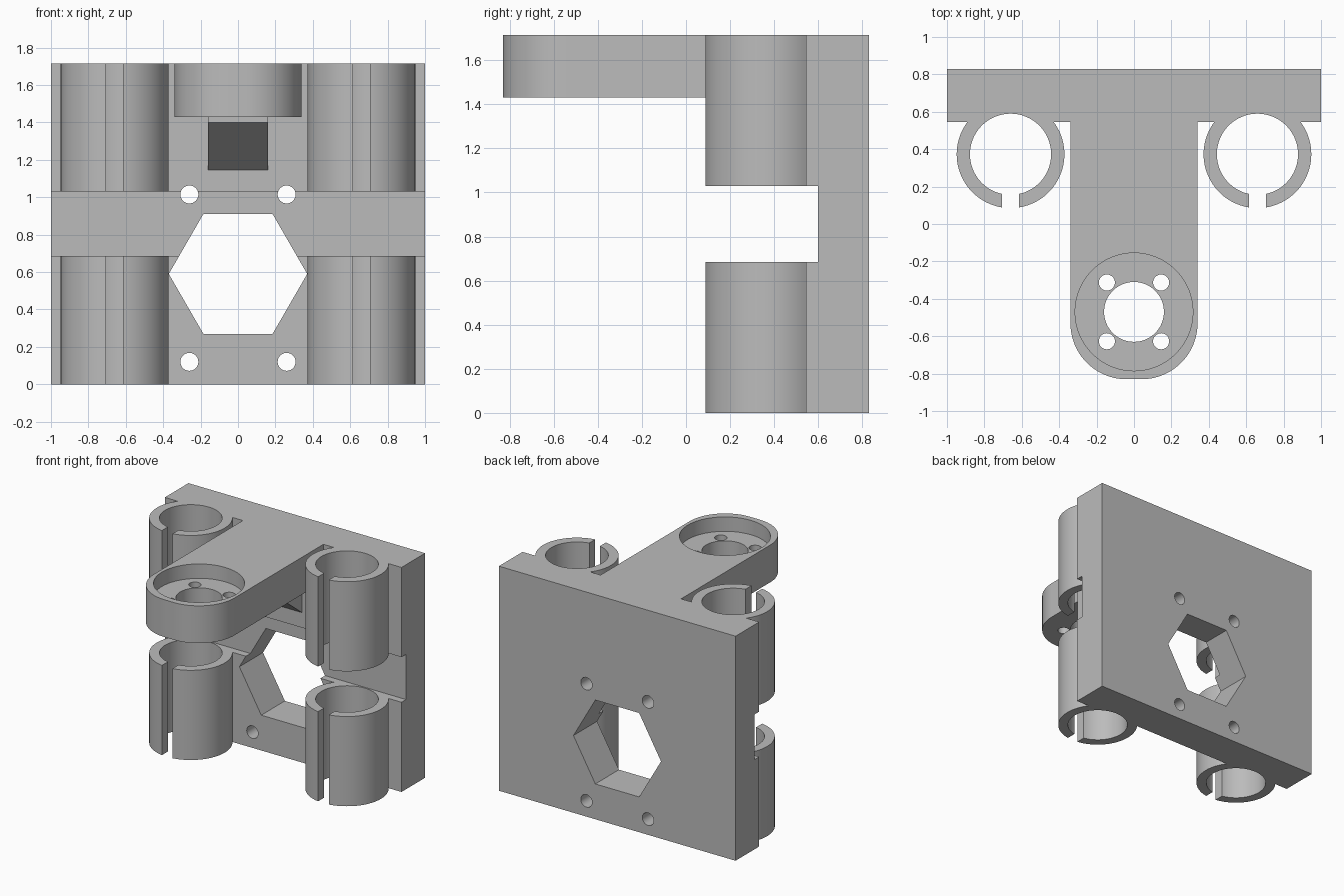
import bpy
import bmesh
from math import acos, asin, cos, pi, radians, sin

cube = bpy.data.objects.get("Cube")
if cube:
    bpy.data.objects.remove(cube, do_unlink=True)

GREY = (0.5, 0.5, 0.5, 1)
grey = bpy.data.materials.new("plain grey")
grey.use_nodes = True
grey.diffuse_color = GREY
grey.node_tree.nodes["Principled BSDF"].inputs["Base Color"].default_value = GREY

HEIGHT = 1.715
FRONT, BACK = 0.545, 0.83          # plate faces
GROOVE = (0.685, 1.03)             # groove bottom and top
ARM_Z, ARM_X = 1.43, 0.34
PAD_Y = -0.47                      # centre of the round seat
TUBE_X, TUBE_Y, BORE, OUTER = 0.66, 0.373, 0.217, 0.288


def arc(cx, cy, r, start, end, n):
    steps = [start + (end - start) * i / n for i in range(n + 1)]
    return [(cx + r * cos(a), cy + r * sin(a)) for a in steps]


def circle(cx, cy, r, n=64):
    return arc(cx, cy, r, 0, 2 * pi, n)[:-1]


PLACE = {"x": lambda a, b, t: (t, a, b),
         "y": lambda a, b, t: (a, t, b),
         "z": lambda a, b, t: (a, b, t)}


def prisms(name, profiles, axis, spans):
    """Extrude each profile along the axis over its span, as one object."""
    bm = bmesh.new()
    for points, (low, high) in zip(profiles, spans):
        rings = [[bm.verts.new(PLACE[axis](a, b, t)) for a, b in points]
                 for t in (low, high)]
        bm.faces.new(rings[0])
        bm.faces.new(rings[1])
        for i in range(len(points)):
            j = (i + 1) % len(points)
            bm.faces.new((rings[0][i], rings[0][j], rings[1][j], rings[1][i]))
    bmesh.ops.recalc_face_normals(bm, faces=bm.faces)
    mesh = bpy.data.meshes.new(name)
    bm.to_mesh(mesh)
    bm.free()
    mesh.materials.append(grey)
    obj = bpy.data.objects.new(name, mesh)
    bpy.context.collection.objects.link(obj)
    return obj


def activate(obj):
    bpy.ops.object.select_all(action="DESELECT")
    obj.select_set(True)
    bpy.context.view_layer.objects.active = obj


def cut(obj, cutter):
    cutter.hide_render = True
    mod = obj.modifiers.new("cut", "BOOLEAN")
    mod.operation, mod.solver, mod.object = "DIFFERENCE", "EXACT", cutter
    activate(obj)
    bpy.ops.object.modifier_apply(modifier=mod.name)
    bpy.data.objects.remove(cutter, do_unlink=True)


def smooth(obj):
    activate(obj)
    bpy.ops.object.shade_smooth_by_angle(angle=radians(30))


# Back plate with a groove across its front
low, high = GROOVE
plate = prisms("back_plate", [[
    (BACK, 0), (BACK, HEIGHT), (FRONT, HEIGHT), (FRONT, high),
    (0.6, high), (0.6, low), (FRONT, low), (FRONT, 0)]], "x", [(-1, 1)])

# Hexagonal window and four screw holes
holes = [circle(0, 0.59, 0.37, 6)]
holes += [circle(x, z, 0.048, 32) for x in (-0.26, 0.26) for z in (0.12, 1.015)]
cut(plate, prisms("plate_holes", holes, "y", [(0.3, 1)] * 5))

# Tube bores bite into the plate
bores = [circle(x, TUBE_Y, BORE) for x in (-TUBE_X, TUBE_X)]
cut(plate, prisms("bores", bores, "z", [(-0.1, HEIGHT + 0.1)] * 2))
smooth(plate)

# Arm with a rounded front end
R = 0.3
outline = [(ARM_X, FRONT), (-ARM_X, FRONT)]
outline += arc(R - ARM_X, R - BACK, R, pi, 1.5 * pi, 20)
outline += arc(ARM_X - R, R - BACK, R, 1.5 * pi, 2 * pi, 20)
arm = prisms("arm", [outline], "z", [(ARM_Z, HEIGHT)])

# Round seat, then its centre hole and four screw holes
cut(arm, prisms("seat", [circle(0, PAD_Y, 0.315)], "z", [(HEIGHT - 0.11, 2)]))
holes = [circle(0, PAD_Y, 0.16)]
holes += [circle(x, PAD_Y + y, 0.043, 32)
          for x in (-0.145, 0.145) for y in (-0.157, 0.157)]
cut(arm, prisms("seat_holes", holes, "z", [(1.3, 2)] * 5))
smooth(arm)

# Sloped brace under the arm
prisms("brace", [[(FRONT, 1.145), (FRONT, ARM_Z), (0.22, ARM_Z), (0.22, 1.4)]],
       "x", [(-0.16, 0.16)])

# Split clip tubes, each made of two mirrored halves ending at the plate
SLIT = 0.045
reach = FRONT - TUBE_Y
half = arc(0, 0, OUTER, -acos(SLIT / OUTER), asin(reach / OUTER), 32)
half += arc(0, 0, BORE, asin(reach / BORE), -acos(SLIT / BORE), 32)
for level, span in (("lower", (0, low)), ("upper", (high, HEIGHT))):
    for side, x in (("right", -TUBE_X), ("left", TUBE_X)):
        halves = [[(x + s * a, TUBE_Y + b) for a, b in half] for s in (-1, 1)]
        smooth(prisms(f"{level}_{side}_clip_tube", halves, "z", [span] * 2))
